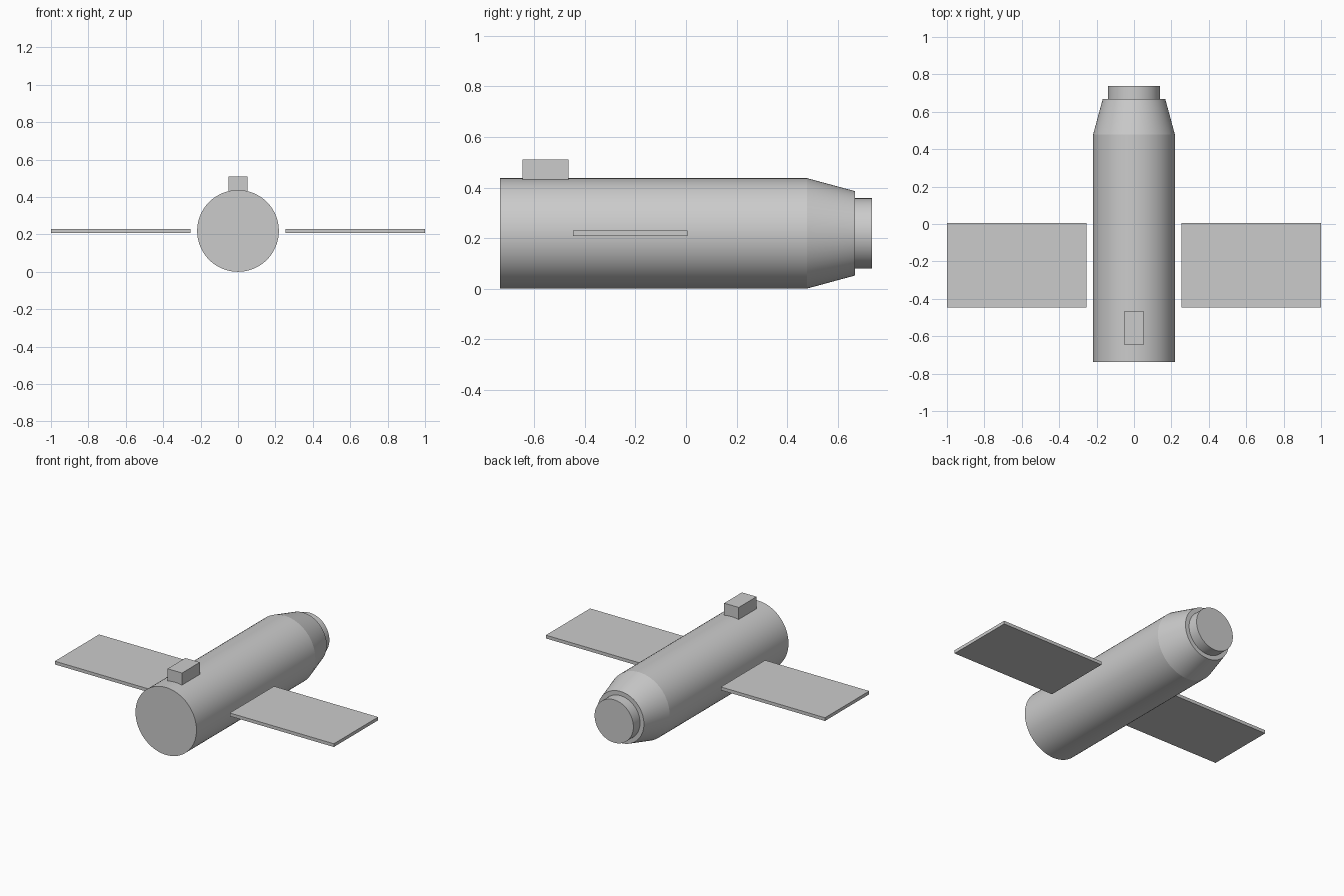
import bpy, math

if "Cube" in bpy.data.objects:
    bpy.data.objects.remove(bpy.data.objects["Cube"])

AXIS_Z = 0.2185  # height of the body axis


def drum(name, y0, y1, r0, r1):
    """Capped, smooth round section along y, radius r0 at y0 and r1 at y1."""
    bpy.ops.mesh.primitive_cone_add(
        vertices=64, radius1=r1, radius2=r0, depth=y1 - y0,
        location=(0, (y0 + y1) / 2, AXIS_Z), rotation=(math.pi / 2, 0, 0))
    ob = bpy.context.object
    ob.name = name
    bpy.ops.object.transform_apply(location=False, rotation=True, scale=True)
    bpy.ops.object.shade_smooth_by_angle(angle=math.radians(30))
    return ob


def box(name, lo, hi):
    """Axis-aligned box between two corners."""
    bpy.ops.mesh.primitive_cube_add(
        size=1, location=[(a + b) / 2 for a, b in zip(lo, hi)])
    ob = bpy.context.object
    ob.name = name
    ob.scale = [b - a for a, b in zip(lo, hi)]
    bpy.ops.object.transform_apply(location=False, rotation=False, scale=True)
    return ob


# Round body: main barrel, tapered shoulder, end collar
drum("main_barrel", -0.737, 0.479, 0.2185, 0.2185)
drum("tapered_shoulder", 0.479, 0.669, 0.2185, 0.167)
drum("end_collar", 0.669, 0.737, 0.139, 0.139)

# Flat solar panels, floating just clear of the barrel on each side
for side, s in (("left", -1), ("right", 1)):
    x0, x1 = sorted((s * 0.254, s * 1.0))
    box(side + "_solar_panel", (x0, -0.447, AXIS_Z - 0.0105),
        (x1, 0.006, AXIS_Z + 0.0105))

# Small sensor housing on top
box("sensor_box", (-0.052, -0.647, 0.432), (0.052, -0.465, 0.51))
